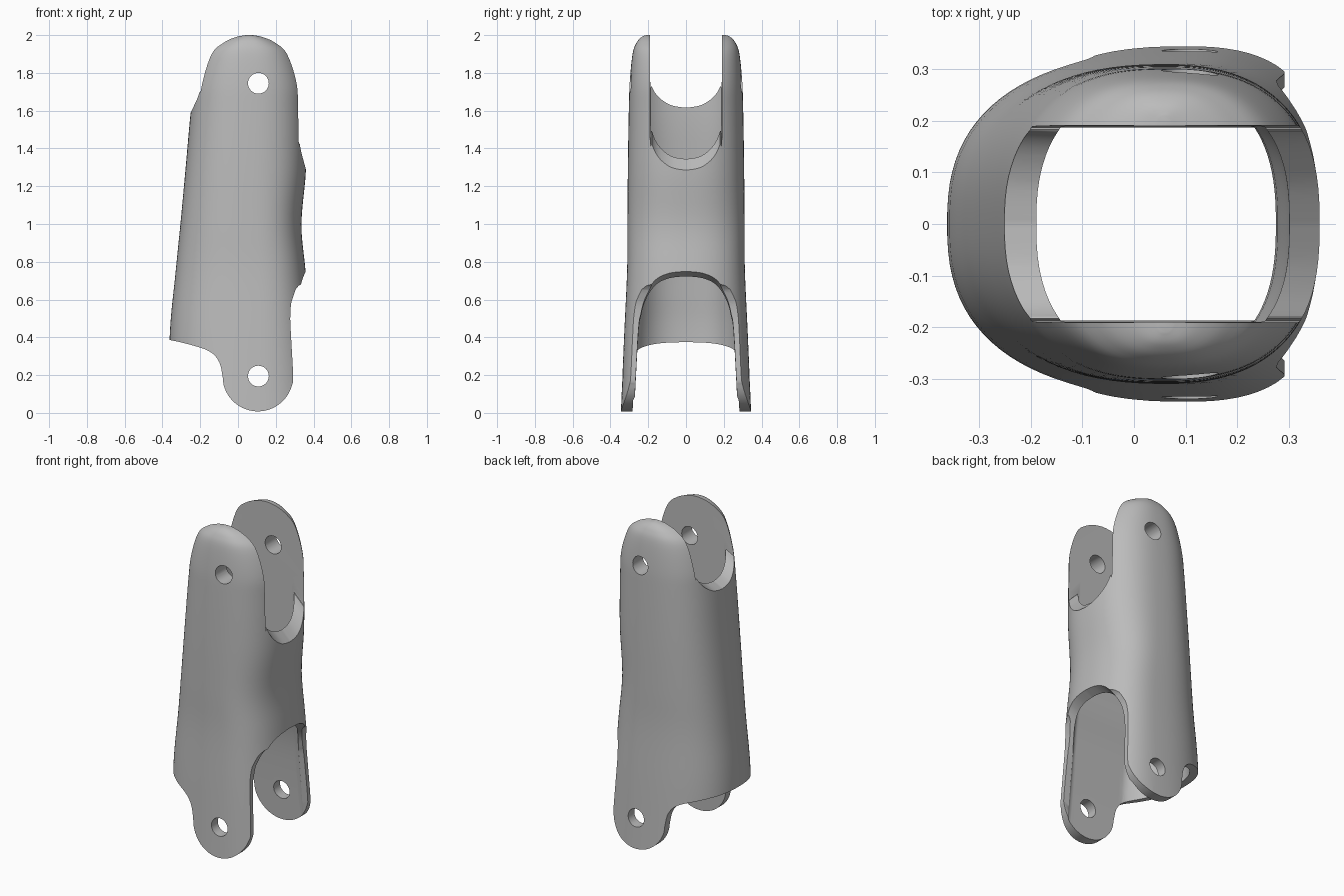
import bpy, bmesh, math
from mathutils import Vector

cube = bpy.data.objects.get("Cube")
if cube:
    bpy.data.objects.remove(cube)

POWER = 2.5      # roundness of the shell sections
AROUND = 96


def smooth(rows, steps):
    """Catmull-Rom interpolation through rows of equal length."""
    pts = [Vector(r) for r in rows]
    out = []
    for i in range(len(pts) - 1):
        a, b = pts[max(i - 1, 0)], pts[i]
        c, d = pts[i + 1], pts[min(i + 2, len(pts) - 1)]
        for s in range(steps):
            t = s / steps
            out.append(b + (c - a) * (t / 2)
                       + (a * 2 - b * 5 + c * 4 - d) * (t * t / 2)
                       + (b * 3 - a - c * 3 + d) * (t ** 3 / 2))
    return out + [pts[-1]]


def skin(name, rings):
    """Closed solid through a list of rings of points."""
    bm = bmesh.new()
    loops = [[bm.verts.new(p) for p in ring] for ring in rings]
    n = len(loops[0])
    for low, high in zip(loops, loops[1:]):
        for i in range(n):
            j = (i + 1) % n
            bm.faces.new((low[i], low[j], high[j], high[i]))
    bm.faces.new(loops[0])
    bm.faces.new(loops[-1])
    bmesh.ops.recalc_face_normals(bm, faces=bm.faces)
    mesh = bpy.data.meshes.new(name)
    bm.to_mesh(mesh)
    bm.free()
    obj = bpy.data.objects.new(name, mesh)
    bpy.context.collection.objects.link(obj)
    return obj


def section(z, cx, left, right, depth, clip):
    """Rounded oval ring, flattened where it passes the clip depth."""
    ring = []
    for k in range(AROUND):
        a = 2 * math.pi * (k + 0.5) / AROUND
        c, s = math.cos(a), math.sin(a)
        reach = right - cx if c > 0 else cx - left
        x = cx + math.copysign(abs(c) ** (2 / POWER), c) * reach
        y = math.copysign(abs(s) ** (2 / POWER), s) * depth
        ring.append((x, max(-clip, min(clip, y)), z))
    return ring


def side_cutter(name, half, x0, x1, x_ref, slope):
    """Mirrored y-z outline swept along x, sloping in z."""
    half = [tuple(p) for p in smooth(half, 6)]
    outline = [(-y, z) for y, z in reversed(half[1:])] + half
    return skin(name, [[(x, y, z + slope * (x - x_ref)) for y, z in outline]
                       for x in (x0, x1)])


# Outer shell: z, centre x, left x, right x, half depth
shell_rows = [
    (-0.05, 0.10, -0.36, 0.44, 0.347), (0.40, 0.10, -0.362, 0.39, 0.328),
    (0.75, 0.09, -0.33, 0.358, 0.312), (1.00, 0.07, -0.305, 0.336, 0.31),
    (1.29, 0.06, -0.278, 0.36, 0.308), (1.60, 0.06, -0.25, 0.36, 0.303),
    (1.75, 0.06, -0.23, 0.352, 0.298), (1.90, 0.06, -0.18, 0.30, 0.283),
    (1.96, 0.06, -0.113, 0.233, 0.262), (1.99, 0.06, -0.04, 0.16, 0.235),
    (2.00, 0.06, 0.03, 0.09, 0.21)]
shell = skin("link_shell", [section(*r, 1) for r in smooth(shell_rows, 5)])

# Hollow core with flat front and back walls; last value is the wall depth
core_rows = [
    (-0.10, 0.08, -0.31, 0.40, 0.315, 0.288), (0.40, 0.08, -0.305, 0.34, 0.295, 0.262),
    (0.62, 0.07, -0.285, 0.32, 0.28, 0.235), (0.80, 0.06, -0.265, 0.295, 0.27, 0.19),
    (1.00, 0.05, -0.245, 0.275, 0.27, 0.19), (1.30, 0.05, -0.22, 0.30, 0.27, 0.19),
    (1.60, 0.05, -0.19, 0.30, 0.27, 0.19), (2.10, 0.05, -0.18, 0.30, 0.27, 0.19)]
cutters = [skin("core_cutter", [section(*r) for r in smooth(core_rows, 4)])]

# U slots between the upper lugs, and the arch between the lower lugs
slot = [(0, 1.345), (0.08, 1.357), (0.145, 1.395), (0.18, 1.45), (0.19, 1.52), (0.19, 2.4)]
back_slot = [(0, 1.61), (0.08, 1.622), (0.145, 1.655), (0.18, 1.70), (0.19, 1.76), (0.19, 2.4)]
arch = [(0, 0.72), (0.09, 0.712), (0.16, 0.685), (0.212, 0.62), (0.238, 0.54),
        (0.255, 0.40), (0.29, -0.3)]
cutters += [side_cutter("slot_cutter", slot, 0.1, 0.5, 0.30, -1),
            side_cutter("back_slot_cutter", back_slot, 0.0, -0.4, -0.2, 0.5),
            side_cutter("arch_cutter", arch, 0.12, 0.6, 0.30, 0.5)]

# Lower outline: skirt at the back edge, round lug, sweep up at the front edge
lug_x, lug_z, lug_r = 0.105, 0.195, 0.187
outline = [(-0.6, 0.43), (-0.38, 0.39), (-0.25, 0.36), (-0.15, 0.325), (-0.10, 0.27)]
outline += [(lug_x + lug_r * math.cos(a), lug_z + lug_r * math.sin(a))
            for a in (math.pi * (1 + k / 12) for k in range(13))]
outline += [(0.28, 0.42), (0.277, 0.52), (0.29, 0.61), (0.35, 0.69), (0.6, 0.73)]
outline = [tuple(p) for p in smooth(outline, 4)] + [(0.6, -0.2), (-0.6, -0.2)]
cutters.append(skin("lower_outline_cutter",
                    [[(x, y, z) for x, z in outline] for y in (-0.6, 0.6)]))

# Pivot holes through the upper and lower lugs
for hole_z in (1.745, lug_z):
    circle = [(0.108 + 0.055 * math.cos(2 * math.pi * k / 32),
               hole_z + 0.055 * math.sin(2 * math.pi * k / 32)) for k in range(32)]
    cutters.append(skin("pivot_cutter", [[(x, y, z) for x, z in circle] for y in (-0.6, 0.6)]))

# Apply the cuts, then drop the cutters
bpy.ops.object.select_all(action='DESELECT')
bpy.context.view_layer.objects.active = shell
shell.select_set(True)
for cutter in cutters:
    cutter.hide_render = True
    mod = shell.modifiers.new(cutter.name, 'BOOLEAN')
    mod.operation = 'DIFFERENCE'
    mod.solver = 'EXACT'
    mod.object = cutter
    bpy.ops.object.modifier_apply(modifier=mod.name)
    bpy.data.objects.remove(cutter)

# Plain grey finish
grey = bpy.data.materials.new("plain_grey")
grey.use_nodes = True
colour = (0.5, 0.5, 0.5, 1)
grey.diffuse_color = colour
grey.node_tree.nodes["Principled BSDF"].inputs["Base Color"].default_value = colour
shell.data.materials.clear()
shell.data.materials.append(grey)
bpy.ops.object.shade_smooth_by_angle(angle=math.radians(35))
